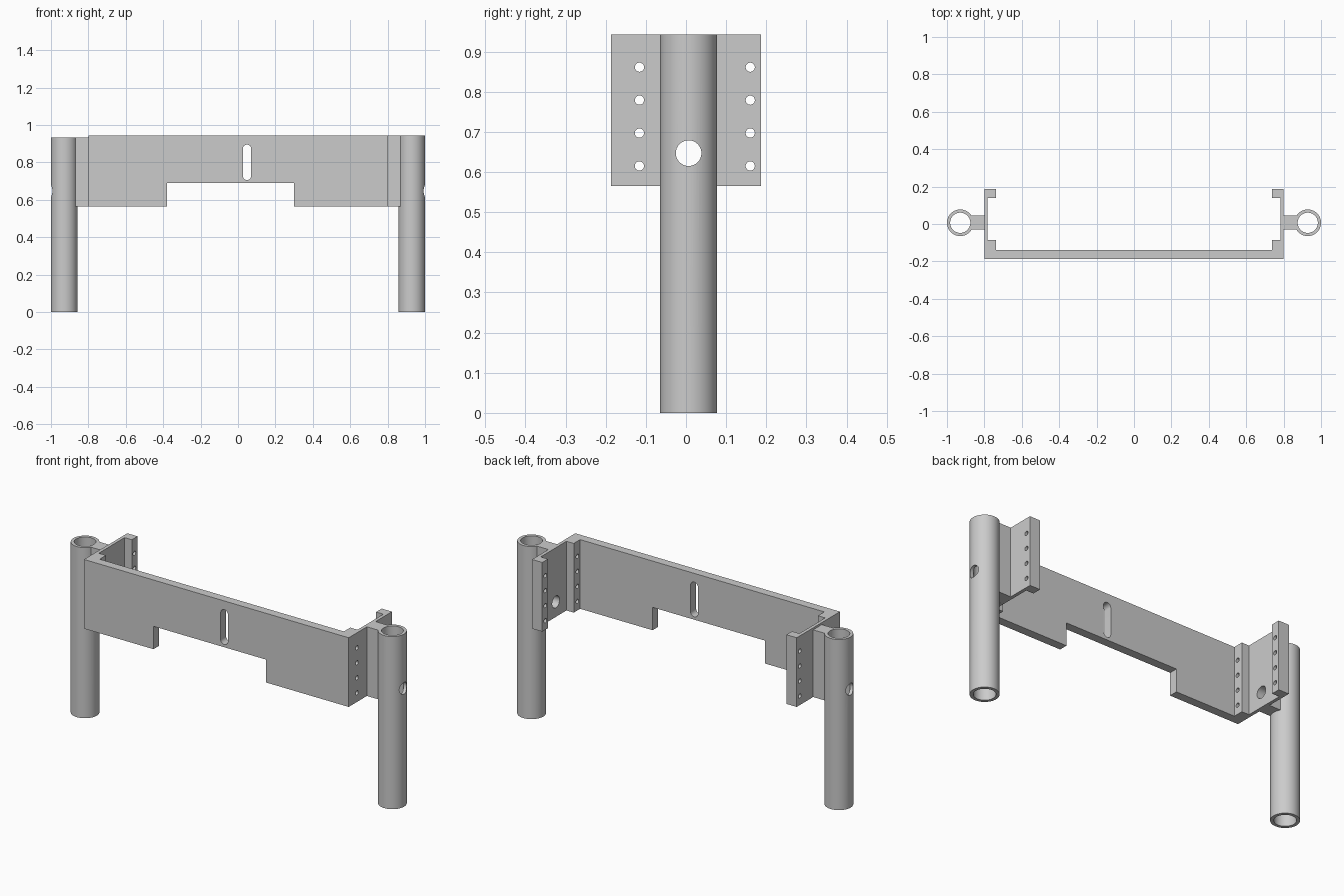
import bpy, bmesh, math
from mathutils import Matrix, Vector

cube = bpy.data.objects.get("Cube")
if cube:
    bpy.data.objects.remove(cube, do_unlink=True)

grey = bpy.data.materials.new("light_grey")
grey.use_nodes = True
colour = (0.6, 0.6, 0.6, 1)
grey.diffuse_color = colour
grey.node_tree.nodes["Principled BSDF"].inputs["Base Color"].default_value = colour

LOW, TOP = 0.565, 0.943      # height range of the bracket
LEG_X, LEG_Y = 0.929, 0.0065  # leg axis


def finish(name, bm):
    bmesh.ops.recalc_face_normals(bm, faces=bm.faces)
    mesh = bpy.data.meshes.new(name)
    bm.to_mesh(mesh)
    bm.free()
    mesh.materials.append(grey)
    ob = bpy.data.objects.new(name, mesh)
    bpy.context.collection.objects.link(ob)
    return ob


def prism(name, outline, z0, z1):
    bm = bmesh.new()
    face = bm.faces.new([bm.verts.new((x, y, z0)) for x, y in outline])
    top = bmesh.ops.extrude_face_region(bm, geom=[face])["geom"]
    verts = [v for v in top if isinstance(v, bmesh.types.BMVert)]
    bmesh.ops.translate(bm, verts=verts, vec=(0, 0, z1 - z0))
    return finish(name, bm)


def box(name, x0, x1, y0, y1, z0, z1):
    return prism(name, [(x0, y0), (x1, y0), (x1, y1), (x0, y1)], z0, z1)


def rod(name, centre, radius, length, axis="Z", sides=48):
    bm = bmesh.new()
    turn = Vector((0, 0, 1)).rotation_difference(
        Vector([float(axis == a) for a in "XYZ"])).to_matrix().to_4x4()
    bmesh.ops.create_cone(bm, cap_ends=True, segments=sides, radius1=radius,
                          radius2=radius, depth=length,
                          matrix=Matrix.Translation(centre) @ turn)
    return finish(name, bm)


def combine(ob, tool, operation="DIFFERENCE"):
    tool.hide_render = True
    mod = ob.modifiers.new("cut", "BOOLEAN")
    mod.operation, mod.object, mod.solver = operation, tool, "EXACT"
    bpy.context.view_layer.objects.active = ob
    bpy.ops.object.modifier_apply(modifier=mod.name)
    bpy.data.objects.remove(tool, do_unlink=True)


# U-shaped bracket: front panel, thin side plates and thick bolt flanges
half = [(0.8, -0.187), (0.8, 0.187), (0.738, 0.187), (0.738, 0.138),
        (0.782, 0.138), (0.782, -0.085), (0.738, -0.085), (0.738, -0.14)]
outline = half + [(-x, y) for x, y in reversed(half)]
bracket = prism("bracket_frame", outline, LOW, TOP)

# Notch under the panel and upright slot
combine(bracket, box("notch_cutter", -0.38, 0.3, -0.3, -0.1, 0.4, 0.69))
SLOT_X, SLOT_R = 0.048, 0.022
slot = box("slot_cutter", SLOT_X - SLOT_R, SLOT_X + SLOT_R, -0.3, -0.1, 0.727, 0.873)
for z in (0.727, 0.873):
    combine(slot, rod("slot_end", (SLOT_X, -0.2, z), SLOT_R, 0.2, "Y", 32), "UNION")
combine(bracket, slot)

# Bolt holes through the flanges on both sides
for y in (-0.116, 0.16):
    for row in range(4):
        z = 0.615 + row * 0.082
        combine(bracket, rod("bolt_cutter", (0, y, z), 0.0115, 1.9, "X", 20))


def cross_hole():
    return rod("cross_hole_cutter", (0, LEG_Y, 0.647), 0.032, 2.4, "X", 32)


combine(bracket, cross_hole())

# Hollow legs joined to the bracket by webs
for side, label, top in ((1, "left", TOP), (-1, "right", 0.932)):
    x = side * LEG_X
    leg = rod(label + "_leg", (x, LEG_Y, top / 2), 0.071, top, sides=64)
    combine(leg, rod("bore_cutter", (x, LEG_Y, top / 2), 0.054, 2, sides=64))
    combine(leg, cross_hole())
    x0, x1 = sorted((side * 0.798, side * 0.87))
    web = box(label + "_web", x0, x1, -0.03, 0.045, LOW, top)
    combine(web, cross_hole())

# Smooth round walls, crisp edges
for ob in bpy.context.scene.objects:
    ob.select_set(ob.type == "MESH")
bpy.context.view_layer.objects.active = bracket
bpy.ops.object.shade_smooth_by_angle(angle=math.radians(30))
